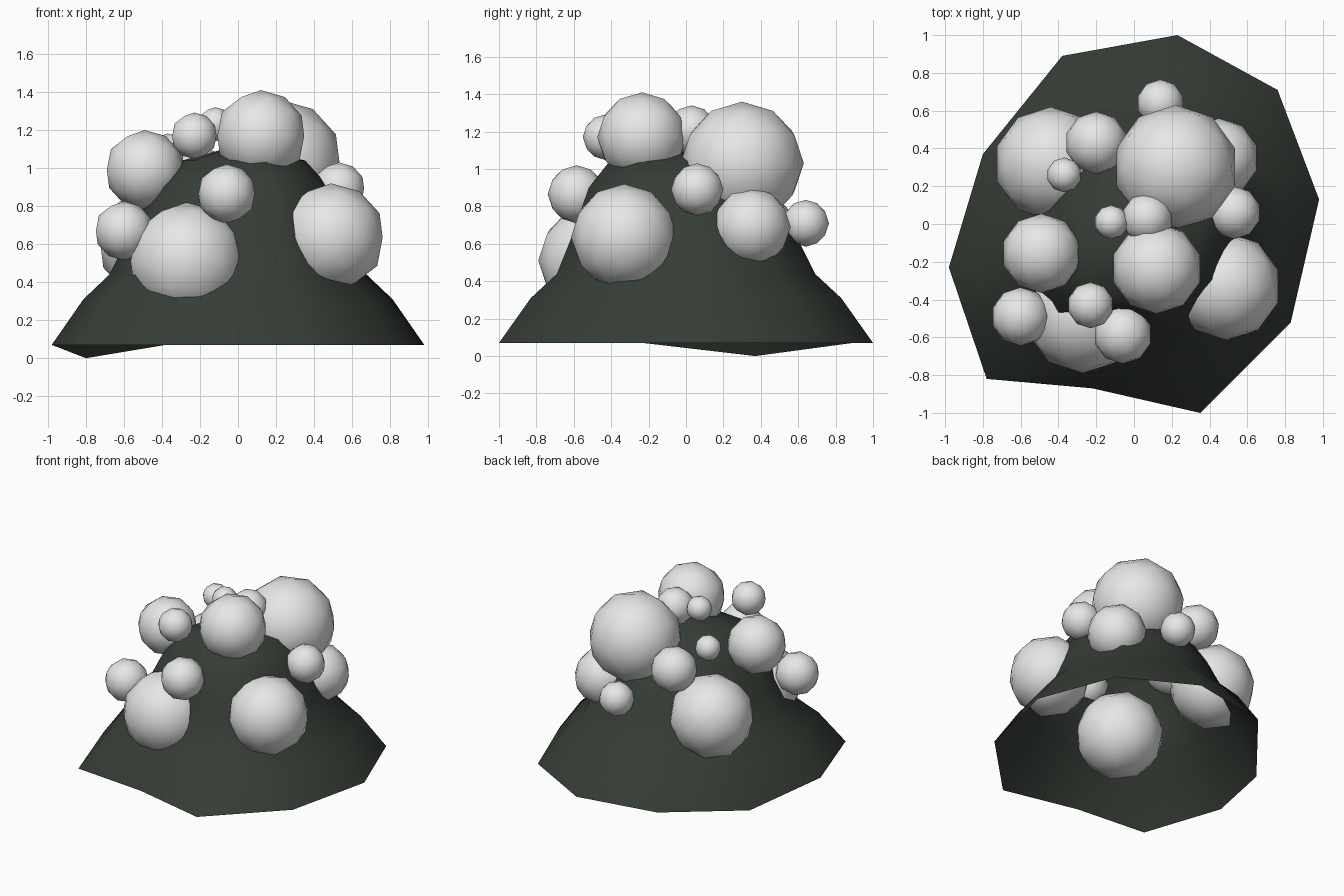
import bpy, bmesh

if "Cube" in bpy.data.objects:
    bpy.data.objects.remove(bpy.data.objects["Cube"])


def make_material(name, rgb):
    m = bpy.data.materials.new(name)
    m.diffuse_color = (*rgb, 1.0)
    m.use_nodes = True
    m.node_tree.nodes["Principled BSDF"].inputs["Base Color"].default_value = m.diffuse_color
    return m


dark_green = make_material("dark green", (0.036, 0.046, 0.036))
pale_grey = make_material("pale grey", (0.8, 0.8, 0.8))


def finish(bm, name, material):
    for f in bm.faces:
        f.smooth = True
    mesh = bpy.data.meshes.new(name)
    bm.to_mesh(mesh)
    bm.free()
    mesh.materials.append(material)
    obj = bpy.data.objects.new(name, mesh)
    bpy.context.collection.objects.link(obj)
    return obj


# Mound: open shell, irregular ten-sided outline shrinking towards the top
outline = [(0.23, 1.0), (-0.38, 0.89), (-0.80, 0.37), (-0.98, -0.23),
           (-0.78, -0.82), (-0.22, -0.87), (0.35, -1.0), (0.83, -0.52),
           (0.98, 0.13), (0.76, 0.71)]
SAGGING_CORNER = 2
# scale, height, shift in x, shift in y
levels = [(1.0, 0.07, 0, 0), (0.83, 0.31, 0, 0), (0.69, 0.44, 0, 0),
          (0.60, 0.64, 0.01, -0.01), (0.47, 0.90, 0.02, -0.05),
          (0.33, 1.04, 0.03, -0.08)]
bm = bmesh.new()
rings = []
for k, (s, z, dx, dy) in enumerate(levels):
    ring = []
    for i, (x, y) in enumerate(outline):
        drop = 0.07 if k == 0 and i == SAGGING_CORNER else 0.0
        ring.append(bm.verts.new((x * s + dx, y * s + dy, z - drop)))
    rings.append(ring)
n = len(outline)
for lower, upper in zip(rings, rings[1:]):
    for i in range(n):
        j = (i + 1) % n
        bm.faces.new((lower[i], lower[j], upper[j], upper[i]))
peak = bm.verts.new((0.0, -0.06, 1.12))
for i in range(n):
    bm.faces.new((rings[-1][i], rings[-1][(i + 1) % n], peak))
finish(bm, "mound", dark_green)

# Bubbles: low-poly balls half sunk into the mound (x, y, z, radius)
bubbles = [
    (0.22, 0.30, 1.03, 0.33), (0.12, -0.235, 1.17, 0.24),
    (-0.44, 0.32, 0.61, 0.30), (-0.27, -0.48, 0.51, 0.31),
    (0.49, -0.33, 0.635, 0.285), (-0.49, -0.155, 0.99, 0.21),
    (0.45, 0.35, 0.69, 0.21), (-0.20, 0.43, 0.945, 0.165),
    (-0.06, -0.585, 0.865, 0.155), (-0.60, -0.49, 0.67, 0.155),
    (0.53, 0.06, 0.89, 0.14), (0.07, 0.03, 1.205, 0.135),
    (0.14, 0.64, 0.71, 0.125), (-0.23, -0.43, 1.17, 0.122),
    (-0.12, 0.01, 1.23, 0.09), (-0.37, 0.26, 1.09, 0.092),
]
for i, (x, y, z, r) in enumerate(bubbles):
    bm = bmesh.new()
    bmesh.ops.create_icosphere(bm, subdivisions=2, radius=r)
    finish(bm, f"bubble_{i + 1}", pale_grey).location = (x, y, z)
